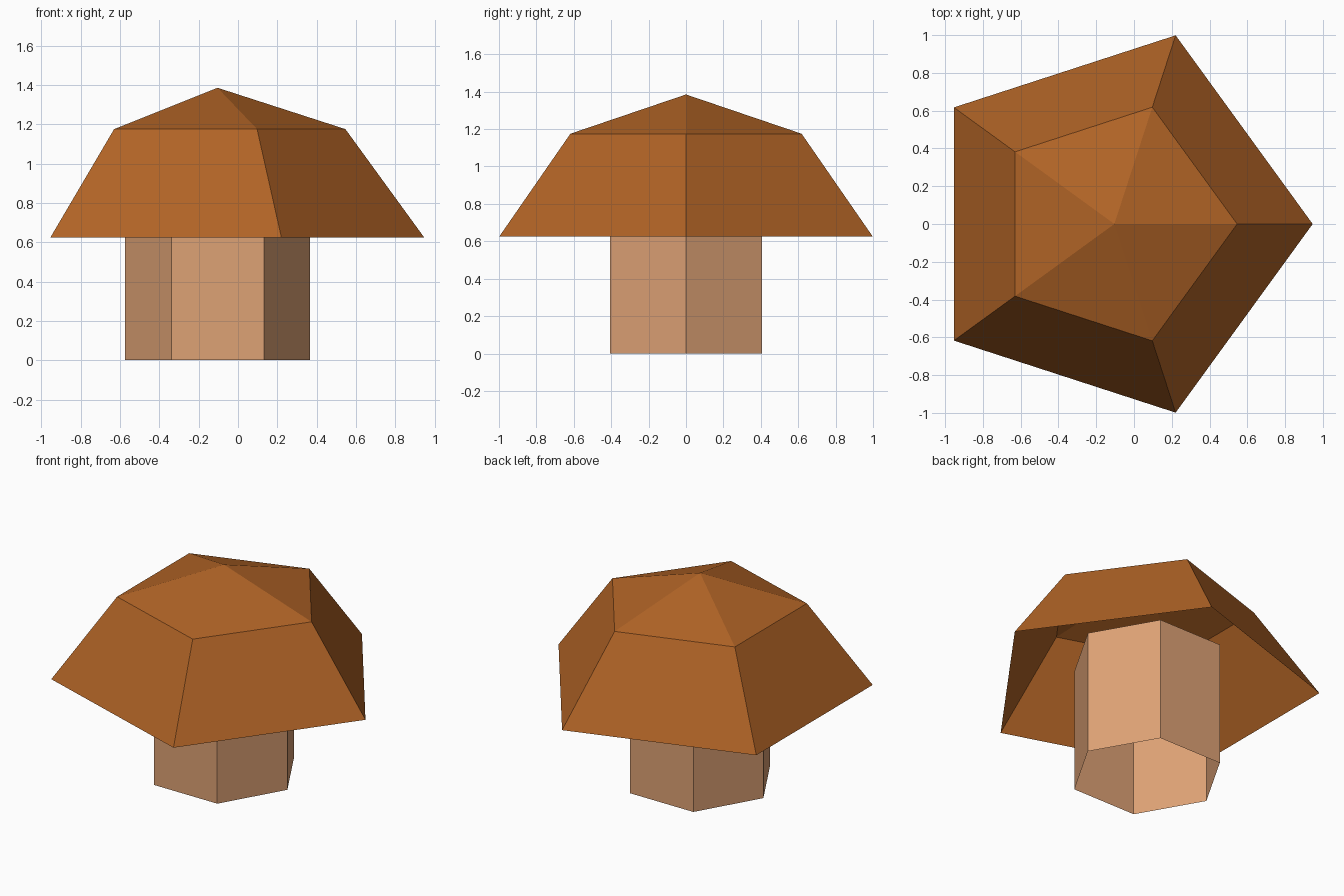
import bpy, bmesh, math

if "Cube" in bpy.data.objects:
    bpy.data.objects.remove(bpy.data.objects["Cube"])

CX = -0.104  # shared axis of cap and stem


def material(name, rgb):
    m = bpy.data.materials.new(name)
    m.diffuse_color = (*rgb, 1.0)
    m.use_nodes = True
    m.node_tree.nodes["Principled BSDF"].inputs["Base Color"].default_value = m.diffuse_color
    return m


def lathe(name, sides, profile, mat):
    """Open low-poly shell of revolution from (radius, z) pairs; radius 0 makes a tip."""
    bm = bmesh.new()
    rings = []
    for r, z in profile:
        if r == 0:
            rings.append([bm.verts.new((CX, 0, z))] * sides)
        else:
            angles = [2 * math.pi * i / sides for i in range(sides)]
            rings.append([bm.verts.new((CX + r * math.cos(a), r * math.sin(a), z))
                          for a in angles])
    for low, high in zip(rings, rings[1:]):
        for i in range(sides):
            j = (i + 1) % sides
            corners = [low[i], low[j], high[j], high[i]]
            bm.faces.new(list(dict.fromkeys(corners)))
    mesh = bpy.data.meshes.new(name)
    bm.to_mesh(mesh)
    bm.free()
    mesh.materials.append(mat)
    obj = bpy.data.objects.new(name, mesh)
    bpy.context.collection.objects.link(obj)
    return obj


cap_brown = material("cap brown", (0.434, 0.125, 0.019))
stem_tan = material("stem tan", (0.730, 0.361, 0.178))

# Five-sided cap, hollow underneath
lathe("mushroom_cap", 5, [(1.05, 0.625), (0.65, 1.175), (0, 1.385)], cap_brown)
# Six-sided stem, an open tube reaching up inside the cap
lathe("mushroom_stem", 6, [(0.47, 0.0), (0.47, 0.83)], stem_tan)
